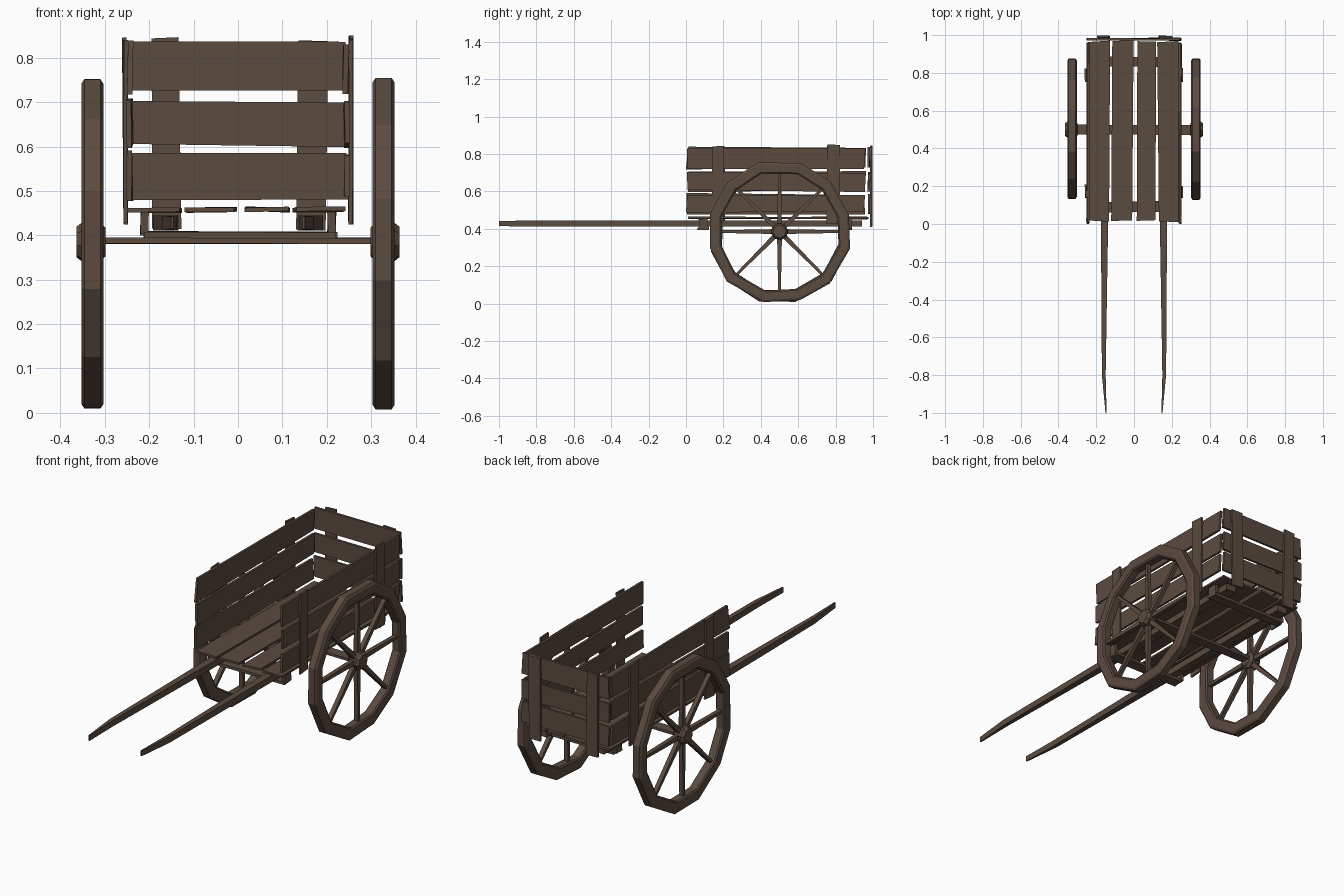
import bpy, bmesh, math, random
from mathutils import Matrix, Vector

random.seed(4)
if "Cube" in bpy.data.objects:
    bpy.data.objects.remove(bpy.data.objects["Cube"])

# Weathered timber colour
wood = bpy.data.materials.new("weathered_brown_wood")
wood.use_nodes = True
colour = (0.105, 0.070, 0.051, 1)
wood.diffuse_color = colour
wood.node_tree.nodes["Principled BSDF"].inputs["Base Color"].default_value = colour


def finish(bm, name):
    bmesh.ops.recalc_face_normals(bm, faces=bm.faces)
    mesh = bpy.data.meshes.new(name)
    bm.to_mesh(mesh)
    bm.free()
    mesh.materials.append(wood)
    obj = bpy.data.objects.new(name, mesh)
    bpy.context.collection.objects.link(obj)
    return obj


def plank(name, low, high, rough=0.006):
    """Rough-sawn board between two corners, its broad faces slightly skewed."""
    low, high = Vector(low), Vector(high)
    size = high - low
    thin = min(range(3), key=lambda i: size[i])
    bm = bmesh.new()
    bmesh.ops.create_cube(bm, size=1)
    shift = {}
    for v in bm.verts:
        key = tuple(v.co[i] > 0 for i in range(3) if i != thin)
        if key not in shift:
            shift[key] = Vector([random.uniform(-rough, rough) for _ in range(3)])
            shift[key][thin] *= 0.4
        v.co = Vector([low[i] + size[i] * (v.co[i] + 0.5) for i in range(3)]) + shift[key]
    return finish(bm, name)


def loft(name, rings, closed=False):
    """Skin a chain of equal-length point rings, capping the ends if open."""
    bm = bmesh.new()
    loops = [[bm.verts.new(p) for p in ring] for ring in rings]
    n = len(loops[0])
    for i in range(len(loops) if closed else len(loops) - 1):
        a, b = loops[i], loops[(i + 1) % len(loops)]
        for j in range(n):
            bm.faces.new((a[j], a[(j + 1) % n], b[(j + 1) % n], b[j]))
    if not closed:
        bm.faces.new(loops[0])
        bm.faces.new(loops[-1])
    return finish(bm, name)


AXLE_Y, AXLE_Z = 0.5, 0.385
SIDES = (("left", 1), ("right", -1))
ROWS = ((0.485, 0.585), (0.602, 0.704), (0.722, 0.832))


def wheel(side, s):
    def at(r, angle, x):
        return Vector((s * x, AXLE_Y + r * math.cos(angle), AXLE_Z + r * math.sin(angle)))

    # Twelve-sided hewn rim
    section = ((0.322, 0.309), (0.330, 0.303), (0.374, 0.303), (0.385, 0.310),
               (0.385, 0.346), (0.374, 0.353), (0.330, 0.353), (0.322, 0.347))
    rings = []
    for i in range(12):
        a = math.tau * (i + 0.5) / 12 + random.uniform(-0.05, 0.05)
        d = random.uniform(-0.004, 0.004)
        rings.append([at(r + d, a, x) for r, x in section])
    loft(side + "_wheel_rim", rings, closed=True)

    # Eight tapered spokes
    for i in range(8):
        a = math.tau * i / 8
        side_dir = Vector((0, -math.sin(a), math.cos(a)))
        rings = []
        for r, w in ((0.02, 0.013), (0.335, 0.007)):
            rings.append([at(r, a, 0.328 + u * 0.011) + side_dir * w * v
                          for u, v in ((-1, -1), (1, -1), (1, 1), (-1, 1))])
        loft(f"{side}_wheel_spoke_{i + 1}", rings)

    # Faceted hub
    rings = [[at(r, math.tau * k / 8 + 0.2, x) for k in range(8)]
             for x, r in ((0.298, 0.032), (0.312, 0.046), (0.350, 0.046), (0.364, 0.035))]
    loft(side + "_wheel_hub", rings)


for side, s in SIDES:
    wheel(side, s)

    # Side boards
    for i, (z0, z1) in enumerate(ROWS):
        x0, x1 = sorted((s * 0.238, s * 0.250))
        plank(f"{side}_side_board_{i + 1}", (x0, 0.006, z0), (x1, 0.957, z1), 0.008)

    # Side posts
    for place, y in (("front", 0.17), ("rear", 0.785)):
        x0, x1 = sorted((s * 0.250, s * 0.259))
        plank(f"{side}_{place}_side_post", (x0, y - 0.034, 0.43), (x1, y + 0.034, 0.845))

    # Back posts
    x0, x1 = sorted((s * 0.132, s * 0.198))
    plank(f"{side}_back_post", (x0, 0.985, 0.412), (x1, 0.996, 0.843))

    # Pulling shafts, tapering to the front
    rings = []
    for y, x, w, h in ((-1, 0.148, 0.003, 0.014), (-0.8, 0.160, 0.010, 0.016),
                       (0, 0.156, 0.019, 0.017), (0.94, 0.163, 0.029, 0.017)):
        rings.append([Vector((s * x + u * w, y, 0.428 + v * h))
                      for u, v in ((-1, -1), (1, -1), (1, 1), (-1, 1))])
    loft(side + "_shaft", rings)

# Back boards
for i, (z0, z1) in enumerate(ROWS):
    plank(f"back_board_{i + 1}", (-0.246, 0.972, z0), (0.246, 0.984, z1))

# Floor boards
for i, (x0, x1) in enumerate(((-0.248, -0.132), (-0.118, -0.006),
                              (0.012, 0.116), (0.128, 0.238))):
    plank(f"floor_board_{i + 1}", (x0, 0.015, 0.453), (x1, 0.968, 0.463), 0.007)

# Cross bearers with short end blocks holding the floor
for place, y in (("front", 0.092), ("rear", 0.86)):
    plank(place + "_bearer", (-0.212, y - 0.027, 0.394), (0.222, y + 0.027, 0.408), 0.004)
    for side, s in SIDES:
        x0, x1 = sorted((s * 0.202, s * 0.220))
        plank(f"{side}_{place}_bearer_block", (x0, y - 0.025, 0.402), (x1, y + 0.025, 0.453), 0.004)

# Axle
plank("axle", (-0.325, AXLE_Y - 0.026, 0.381), (0.325, AXLE_Y + 0.026, 0.394), 0.003)
